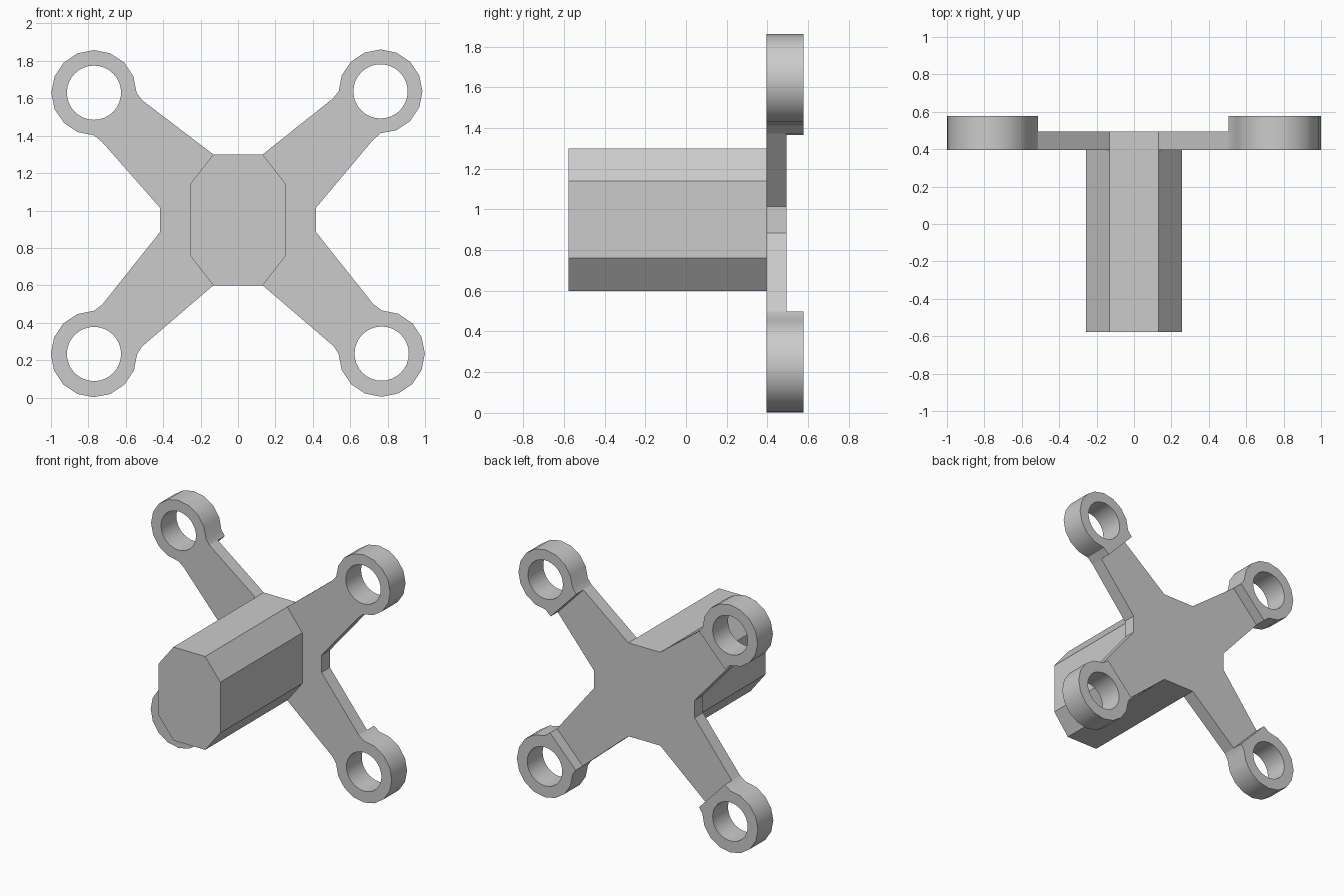
import bpy, bmesh
from math import cos, sin, pi, radians

if "Cube" in bpy.data.objects:
    bpy.data.objects.remove(bpy.data.objects["Cube"], do_unlink=True)

grey = bpy.data.materials.new("plain_grey")
grey.use_nodes = True
colour = (0.6, 0.6, 0.6, 1)
grey.diffuse_color = colour
grey.node_tree.nodes["Principled BSDF"].inputs["Base Color"].default_value = colour

FRONT, PLATE_BACK, BOSS_BACK = 0.395, 0.494, 0.577
MID_Z = 0.95


def arc(cx, cz, r, start, sweep, steps):
    """Points on an arc, angles in degrees."""
    angles = [radians(start + sweep * i / steps) for i in range(steps + 1)]
    return [(cx + r * cos(a), cz + r * sin(a)) for a in angles]


def extruded(name, loops, y0, y1):
    """Fill x/z outlines (later loops are holes) and extrude them along y."""
    bm = bmesh.new()
    for loop in loops:
        verts = [bm.verts.new((x, y0, z)) for x, z in loop]
        for a, b in zip(verts, verts[1:] + verts[:1]):
            bm.edges.new((a, b))
    if len(loops) == 1:
        bm.faces.new(bm.verts[:])
    else:
        bmesh.ops.triangle_fill(bm, use_beauty=True, edges=bm.edges[:], normal=(0, -1, 0))
    caps = bm.faces[:]
    result = bmesh.ops.extrude_face_region(bm, geom=caps, use_keep_orig=True)
    moved = [g for g in result["geom"] if isinstance(g, bmesh.types.BMVert)]
    bmesh.ops.translate(bm, verts=moved, vec=(0, y1 - y0, 0))
    bmesh.ops.recalc_face_normals(bm, faces=bm.faces[:])
    mesh = bpy.data.meshes.new(name)
    bm.to_mesh(mesh)
    bm.free()
    mesh.materials.append(grey)
    obj = bpy.data.objects.new(name, mesh)
    bpy.context.collection.objects.link(obj)
    bpy.ops.object.select_all(action="DESELECT")
    obj.select_set(True)
    bpy.context.view_layer.objects.active = obj
    bpy.ops.object.shade_smooth_by_angle(angle=radians(30))
    return obj


# Octagonal post
post = [(sx * x, MID_Z + sz * z) for sx, sz, pts in (
    (1, 1, ((0.257, 0.19), (0.132, 0.35))),
    (-1, 1, ((0.132, 0.35), (0.257, 0.19))),
    (-1, -1, ((0.257, 0.19), (0.132, 0.35))),
    (1, -1, ((0.132, 0.35), (0.257, 0.19)))) for x, z in pts]
extruded("post", [post], -BOSS_BACK, FRONT)

# Ring bosses: side, up/down, centre x, centre z, radius
bosses = {
    "left_upper": (1, 1, 0.762, 1.637, 0.224),
    "right_upper": (-1, 1, -0.77, 1.63, 0.228),
    "right_lower": (-1, -1, -0.77, 0.233, 0.231),
    "left_lower": (1, -1, 0.768, 0.235, 0.231),
}
plate = []
for name, (sx, sz, cx, cz, r) in bosses.items():
    # Three quarters of a sixteen-sided ring, closed by a flat step towards the arm
    inner = (cx - sx * 0.257, cz - sz * 0.04)
    outer = (cx - sx * 0.044, cz - sz * 0.264)
    start = {(1, 1): -90, (-1, 1): 0, (-1, -1): 90, (1, -1): 180}[(sx, sz)]
    outline = arc(cx, cz, r, start, 270, 12)
    outline += [inner, outer] if sx == sz else [outer, inner]
    hole = arc(cx, cz, 0.145, 0, 360, 32)[:-1]
    extruded(name + "_ring", [outline, hole], FRONT, BOSS_BACK)

    # Matching quarter of the cross plate
    arm = [(sx * 0.417, MID_Z + sz * 0.065), outer, inner, (sx * 0.132, MID_Z + sz * 0.35)]
    plate += arm if sx == sz else arm[::-1]

# Cross plate joining the four rings
extruded("cross_plate", [plate], FRONT, PLATE_BACK)
